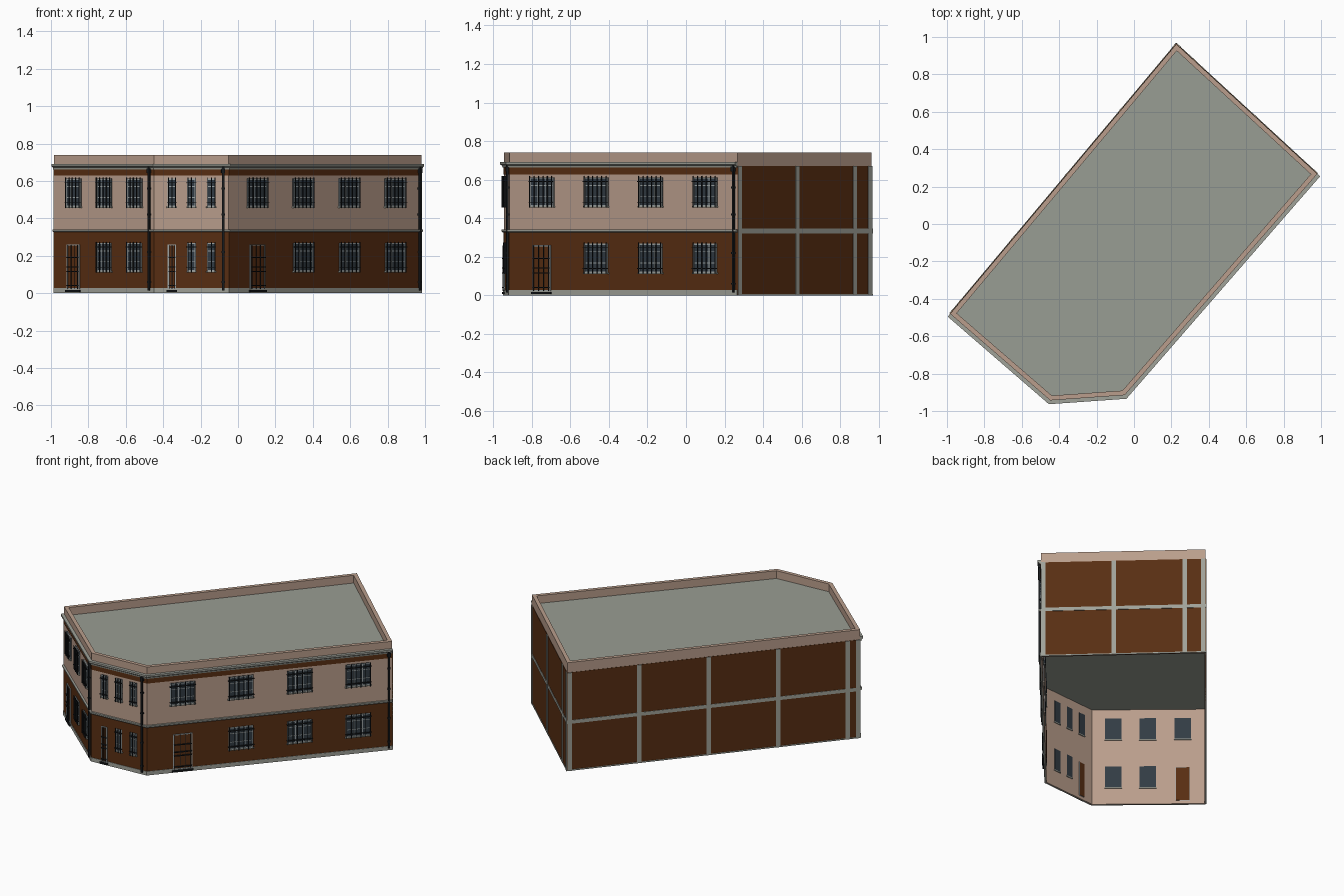
import bpy, bmesh
from mathutils import Vector

if "Cube" in bpy.data.objects:
    bpy.data.objects.remove(bpy.data.objects["Cube"])


def mat(name, rgb):
    m = bpy.data.materials.new(name)
    lin = [((c / 255 + 0.055) / 1.055) ** 2.4 for c in rgb]
    m.diffuse_color = (*lin, 1)
    m.use_nodes = True
    m.node_tree.nodes["Principled BSDF"].inputs["Base Color"].default_value = m.diffuse_color
    return m


PLASTER = mat("peach plaster", (186, 158, 140))
BROWN = mat("brown render", (88, 46, 18))
STONE = mat("grey concrete", (160, 162, 153))
ROOF = mat("roof grey", (153, 157, 147))
GLASS = mat("dark glass", (50, 60, 68))
FRAME = mat("frame grey", (158, 165, 166))
IRON = mat("black iron", (24, 27, 30))

# Footprint corners, counter-clockwise seen from above
A, B, C, D, E = [Vector(p) for p in
                 [(-.983, -.48), (-.448, -.943), (-.05, -.915), (.98, .268), (.226, .962)]]
LOOP, FRONT, REAR = [A, B, C, D, E], [A, B, C, D], [D, E, A]


def finish(name, bm, material):
    bmesh.ops.recalc_face_normals(bm, faces=bm.faces)
    me = bpy.data.meshes.new(name)
    bm.to_mesh(me)
    bm.free()
    me.materials.append(material)
    ob = bpy.data.objects.new(name, me)
    bpy.context.collection.objects.link(ob)
    return ob


def normal(p, q):
    d = (q - p).normalized()
    return Vector((d.y, -d.x))


def offset(path, dist, closed):
    """Shift a path outwards with mitred corners."""
    n, out = len(path), []
    for i, p in enumerate(path):
        n1 = normal(path[i - 1], p) if closed or i > 0 else None
        n2 = normal(p, path[(i + 1) % n]) if closed or i < n - 1 else None
        n1, n2 = n1 or n2, n2 or n1
        out.append(p + (n1 + n2) * dist / (1 + n1.dot(n2)))
    return out


def sweep(name, path, profile, material, closed=False):
    """Run a closed profile of (outward, z) points along a wall path."""
    bm = bmesh.new()
    rows = [[bm.verts.new((p.x, p.y, z)) for p in offset(path, o, closed)] for o, z in profile]
    n, k = len(path), len(profile)
    for j in range(k):
        a, b = rows[j], rows[(j + 1) % k]
        for i in range(n if closed else n - 1):
            bm.faces.new((a[i], a[(i + 1) % n], b[(i + 1) % n], b[i]))
    if not closed:
        bm.faces.new([r[0] for r in rows])
        bm.faces.new([r[-1] for r in rows])
    return finish(name, bm, material)


def band(name, path, z0, z1, out, material):
    return sweep(name, path, [(-.004, z0), (out, z0), (out, z1), (-.004, z1)], material)


def box(bm, wall, u, z, w, h, n0, n1):
    """Box on a wall: u along it, z up, n0..n1 outwards, centred on u and z."""
    p, q = wall
    d, nn = (q - p).normalized(), normal(p, q)
    vs = []
    for nd in (n0, n1):
        for su, sz in ((-1, -1), (1, -1), (1, 1), (-1, 1)):
            xy = p + d * (u + su * w / 2) + nn * nd
            vs.append(bm.verts.new((xy.x, xy.y, z + sz * h / 2)))
    for f in ((0, 1, 2, 3), (4, 5, 6, 7), (0, 1, 5, 4), (1, 2, 6, 5), (2, 3, 7, 6), (3, 0, 4, 7)):
        bm.faces.new([vs[i] for i in f])


# Wall shell, open below, with the parapet on top
sweep("wall_shell", LOOP, [(0, 0), (0, .74), (-.025, .74), (-.025, .683),
                           (-.008, .683), (-.008, 0)], PLASTER, True)

# Flat roof slab
bm = bmesh.new()
rim = offset(LOOP, -.006, True)
lo, hi = [[bm.verts.new((p.x, p.y, z)) for p in rim] for z in (.676, .687)]
bm.faces.new(lo)
bm.faces.new(hi)
for i in range(5):
    bm.faces.new((lo[i - 1], lo[i], hi[i], hi[i - 1]))
finish("roof", bm, ROOF)

# Street front bands and mouldings
band("plinth", FRONT, 0, .027, .006, STONE)
band("ground_floor_render", FRONT, .027, .328, .003, BROWN)
band("frieze", FRONT, .628, .664, .003, BROWN)
sweep("string_course", FRONT, [(-.004, .326), (.007, .326), (.013, .332),
                               (.013, .341), (-.004, .341)], STONE)
sweep("cornice", FRONT, [(-.004, .662), (.008, .662), (.011, .673), (.02, .679),
                         (.02, .691), (-.004, .691)], STONE)

# Blind rear walls with a concrete frame
band("rear_infill", REAR, 0, .672, .002, BROWN)
band("rear_beam", REAR, .322, .346, .005, STONE)
band("rear_base", REAR, 0, .008, .005, STONE)
bm = bmesh.new()
for wall, step, count in (((D, E), .44, 3), ((E, A), .447, 5)):
    length = (wall[1] - wall[0]).length
    for u in [.014 + step * i for i in range(count)] + [length - .014]:
        box(bm, wall, u, .336, .028, .672, -.004, .006)
finish("rear_columns", bm, STONE)

# Windows and doors
parts = {k: bmesh.new() for k in
         ("glass", "frames", "sills", "grilles", "doors", "door_frames", "gates", "steps")}


def outline(bm, wall, u, z, w, h, t, n0, n1):
    for s in (-1, 1):
        box(bm, wall, u + s * (w - t) / 2, z, t, h, n0, n1)
        box(bm, wall, u, z + s * (h - t) / 2, w, t, n0, n1)


def window(wall, u, z, w, cols, bars):
    h = .15
    box(parts["glass"], wall, u, z, w, h, -.012, .005)
    outline(parts["frames"], wall, u, z, w, h, .006, -.01, .008)
    for i in range(1, cols):
        box(parts["frames"], wall, u - w / 2 + w * i / cols, z, .004, h, .002, .007)
    for s in (-.17, .22):
        box(parts["frames"], wall, u, z + s * h, w, .004, .002, .007)
    box(parts["sills"], wall, u, z - h / 2 - .003, w + .008, .007, -.014, .012)
    for i in range(bars):
        x = u + (i / (bars - 1) - .5) * (w - .008)
        box(parts["grilles"], wall, x, z, .004, h + .012, .014, .018)
    for s in (-.36, .36):
        box(parts["grilles"], wall, u, z + s * h, w + .006, .004, .008, .018)


def door(wall, u, w):
    z, h = .141, .235
    box(parts["doors"], wall, u, z, w, h, -.012, .006)
    outline(parts["door_frames"], wall, u, z, w + .008, h + .004, .006, -.01, .009)
    for dz in (-.1, -.025, .0, .05):
        box(parts["gates"], wall, u, z + dz, w, .006, .01, .016)
    for i in range(4):
        box(parts["gates"], wall, u + (i / 3 - .5) * (w - .012), z, .003, h, .011, .014)
    box(parts["steps"], wall, u, .012, w + .02, .01, 0, .016)


# wall, opening width, pane columns, bars, positions along the wall (0..1)
for wall, w, cols, bars, spots in (((A, B), .102, 3, 5, (.2, .507, .81)),
                                   ((B, C), .046, 2, 3, (.235, .5, .765)),
                                   ((C, D), .16, 3, 6, (.145, .383, .622, .861))):
    length = (wall[1] - wall[0]).length
    for i, t in enumerate(spots):
        window(wall, t * length, .537, w, cols, bars)
        if i:
            window(wall, t * length, .193, w, cols, bars)
        else:
            door(wall, t * length, min(w * .8, .115))

for key, m in (("glass", GLASS), ("frames", FRAME), ("sills", STONE), ("grilles", IRON),
               ("doors", BROWN), ("door_frames", FRAME), ("gates", IRON), ("steps", IRON)):
    finish(key, parts[key], m)

# Downpipes with brackets and hoppers
bm = bmesh.new()
for wall, inset in (((A, B), .03), ((B, C), .03), ((C, D), .022)):
    u = (wall[1] - wall[0]).length - inset
    box(bm, wall, u, .345, .011, .66, .003, .015)
    for z in (.06, .22, .42, .56):
        box(bm, wall, u, z, .017, .01, 0, .016)
    box(bm, wall, u, .655, .02, .025, .002, .018)
finish("downpipes", bm, IRON)
